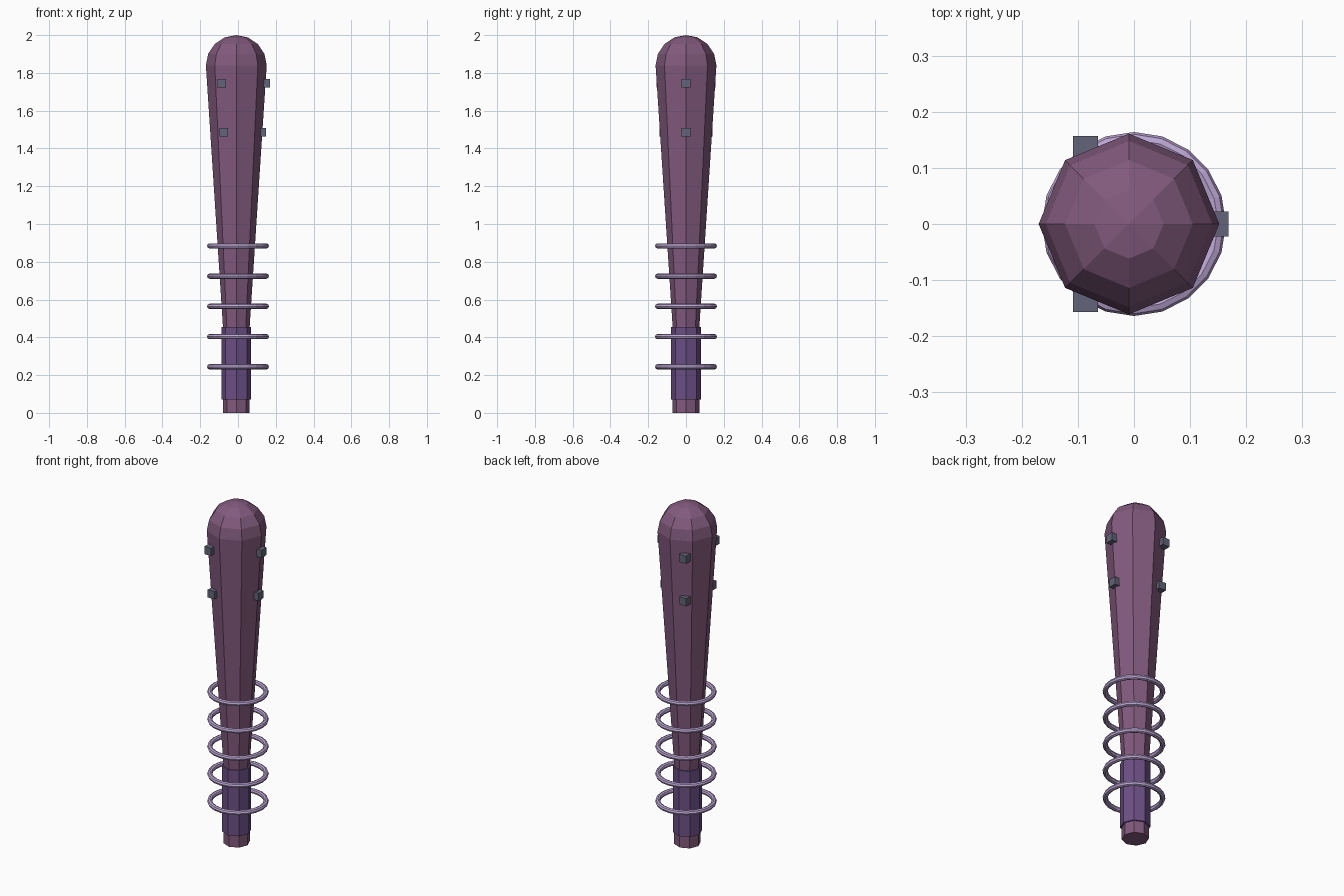
import bpy, bmesh, math

if "Cube" in bpy.data.objects:
    bpy.data.objects.remove(bpy.data.objects["Cube"])

BAT_X = -0.009  # bat axis sits slightly left of the origin


def srgb(r, g, b):
    lin = lambda c: ((c / 255 + 0.055) / 1.055) ** 2.4
    return (lin(r), lin(g), lin(b), 1.0)


def material(name, rgb):
    m = bpy.data.materials.new(name)
    m.diffuse_color = srgb(*rgb)
    m.use_nodes = True
    m.node_tree.nodes["Principled BSDF"].inputs["Base Color"].default_value = m.diffuse_color
    return m


def add_object(name, bm, mat):
    bmesh.ops.recalc_face_normals(bm, faces=bm.faces)
    me = bpy.data.meshes.new(name)
    bm.to_mesh(me)
    bm.free()
    me.materials.append(mat)
    ob = bpy.data.objects.new(name, me)
    bpy.context.collection.objects.link(ob)
    return ob


def lathe(name, profile, sides, mat, tip=None):
    """Stack of polygon loops from (radius, z) pairs, capped or closed to a tip."""
    bm = bmesh.new()
    loops = []
    for r, z in profile:
        loops.append([bm.verts.new((BAT_X + r * math.cos(math.tau * i / sides),
                                    r * math.sin(math.tau * i / sides), z))
                      for i in range(sides)])
    for a, b in zip(loops, loops[1:]):
        for i in range(sides):
            j = (i + 1) % sides
            bm.faces.new((a[i], a[j], b[j], b[i]))
    bm.faces.new(loops[0])
    if tip is None:
        bm.faces.new(loops[-1])
    else:
        top = bm.verts.new((BAT_X, 0, tip))
        for i in range(sides):
            bm.faces.new((loops[-1][i], loops[-1][(i + 1) % sides], top))
    return add_object(name, bm, mat)


wood = material("plum wood", (130, 90, 125))
wrap = material("violet wrap", (108, 79, 133))
metal = material("pale lilac metal", (188, 166, 212))
steel = material("slate steel", (98, 100, 120))

# Bat body: straight handle, tapered barrel, faceted dome
R, DOME_Z = 0.161, 1.84
dome = [(R * math.cos(math.radians(a)), DOME_Z + 0.16 * math.sin(math.radians(a)))
        for a in (0, 22.5, 45, 67.5)]
lathe("bat_body", [(0.071, 0), (0.071, 0.46)] + dome, 8, wood, tip=2.0)

# Handle wrap
lathe("grip_wrap", [(0.079, 0.07), (0.079, 0.455)], 8, wrap)

# Loose rings around the handle
for k in range(5):
    bpy.ops.mesh.primitive_torus_add(major_segments=20, minor_segments=8,
                                     major_radius=0.15, minor_radius=0.014,
                                     location=(0, 0, 0.244 + 0.16 * k))
    ring = bpy.context.object
    ring.name = f"handle_ring_{k + 1}"
    ring.data.materials.append(metal)

# Square studs: two tiers of three around the barrel
for tier, (radius, z) in enumerate(((0.155, 1.745), (0.135, 1.487))):
    for i in range(3):
        a = math.tau * i / 3
        bm = bmesh.new()
        bmesh.ops.create_cube(bm, size=0.045)
        stud = add_object(f"stud_{tier + 1}_{i + 1}", bm, steel)
        stud.location = (BAT_X + radius * math.cos(a), radius * math.sin(a), z)
